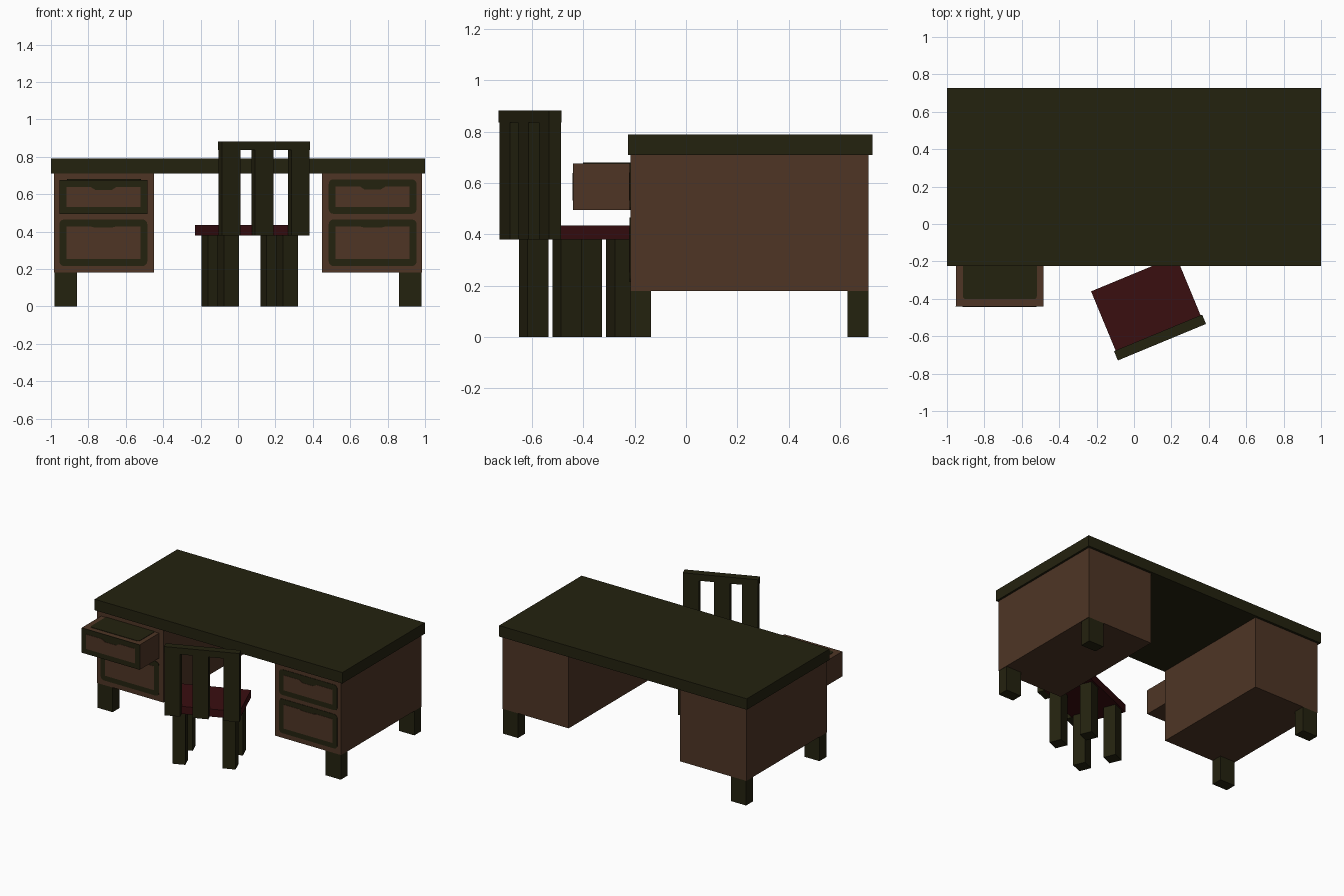
import bpy, math
from mathutils import Matrix, Vector

cube = bpy.data.objects.get("Cube")
if cube:
    bpy.data.objects.remove(cube, do_unlink=True)


def material(name, rgb):
    m = bpy.data.materials.new(name)
    m.use_nodes = True
    m.diffuse_color = (*rgb, 1)
    bsdf = m.node_tree.nodes["Principled BSDF"]
    bsdf.inputs["Base Color"].default_value = (*rgb, 1)
    bsdf.inputs["Roughness"].default_value = 0.9
    return m


GREEN = material("dark olive wood", (0.0176, 0.0159, 0.0048))
BROWN = material("brown wood", (0.0764, 0.0356, 0.0185))
RED = material("deep red cushion", (0.042, 0.0044, 0.0052))


def add_mesh(name, verts, faces, mat, frame=Matrix()):
    me = bpy.data.meshes.new(name)
    me.from_pydata([frame @ Vector(v) for v in verts], [], faces)
    me.materials.append(mat)
    ob = bpy.data.objects.new(name, me)
    bpy.context.collection.objects.link(ob)
    return ob


def box(name, xs, ys, zs, mat, frame=Matrix()):
    """Box from its extents along each axis."""
    verts = [(x, y, z) for x in sorted(xs) for y in sorted(ys) for z in sorted(zs)]
    faces = [(0, 1, 3, 2), (4, 6, 7, 5), (0, 4, 5, 1),
             (2, 3, 7, 6), (0, 2, 6, 4), (1, 5, 7, 3)]
    return add_mesh(name, verts, faces, mat, frame)


def plate(name, outline, depth, mat, frame):
    """Thin slab raised from the local xy plane of the frame."""
    n = len(outline)
    verts = [(x, y, z) for z in (0, depth) for x, y in outline]
    faces = [tuple(reversed(range(n))), tuple(range(n, 2 * n))]
    faces += [(i, (i + 1) % n, n + (i + 1) % n, n + i) for i in range(n)]
    return add_mesh(name, verts, faces, mat, frame)


def rounded(w, h, r):
    """Rounded rectangle outline centred on the origin, anticlockwise."""
    pts = []
    for k, (sx, sy) in enumerate([(1, 1), (-1, 1), (-1, -1), (1, -1)]):
        for i in range(4):
            a = math.radians(90 * k + 30 * i)
            pts.append((sx * (w / 2 - r) + r * math.cos(a),
                        sy * (h / 2 - r) + r * math.sin(a)))
    return pts


def scalloped(w, h, dip):
    """Rectangle outline whose top edge dips in the middle."""
    edge = [(0.07, 0), (0.045, dip), (-0.045, dip), (-0.07, 0)]
    return ([(-w / 2, -h / 2), (w / 2, -h / 2), (w / 2, h / 2)]
            + [(x, h / 2 - d) for x, d in edge] + [(-w / 2, h / 2)])


def drawer_front(name, x, y, z, h, radius, dip):
    """Dark painted border with a brown centre panel, facing the front."""
    frame = Matrix.Translation((x, y, z)) @ Matrix.Rotation(math.pi / 2, 4, 'X')
    plate(name + "_border", rounded(0.47, h, radius), 0.003, GREEN, frame)
    plate(name + "_panel", scalloped(0.395, h - 0.075, dip), 0.005, BROWN, frame)


# Desk
box("desk_top", (-1, 1), (-0.225, 0.727), (0.71, 0.79), GREEN)
for side, s in (("left", 1), ("right", -1)):
    box(side + "_pedestal", (s * 0.45, s * 0.985), (-0.217, 0.71), (0.18, 0.71), BROWN)
    for end, ys in (("front", (-0.217, -0.137)), ("back", (0.63, 0.71))):
        box(f"{side}_{end}_desk_leg", (s * 0.86, s * 0.982), ys, (0, 0.18), GREEN)
    drawer_front(side + "_lower_drawer", s * 0.72, -0.217, 0.34, 0.25, 0.025, 0.006)
drawer_front("left_upper_drawer", 0.72, -0.217, 0.587, 0.185, 0.025, 0.016)

# Open drawer
box("open_drawer", (-0.953, -0.485), (-0.438, -0.21), (0.495, 0.677), BROWN)
drawer_front("open_drawer", -0.719, -0.438, 0.586, 0.182, 0.002, 0.016)
plate("open_drawer_inside", rounded(0.395, 0.19, 0.015), 0.003, GREEN,
      Matrix.Translation((-0.717, -0.307, 0.677)))

# Chair, turned at an angle; local origin is under the middle of the backrest
chair = Matrix.Translation((0.139, -0.607, 0)) @ Matrix.Rotation(math.radians(22.5), 4, 'Z')
box("chair_seat", (-0.246, 0.246), (0.02, 0.369), (0.38, 0.435), RED, chair)
box("chair_top_rail", (-0.255, 0.255), (-0.027, 0.027), (0.835, 0.882), GREEN, chair)
for name, x in (("right", -0.199), ("middle", -0.009), ("left", 0.201)):
    box(f"chair_{name}_slat", (x - 0.053, x + 0.053), (-0.025, 0.025),
        (0.38, 0.84), GREEN, chair)
for side, x in (("right", -0.17), ("left", 0.17)):
    for end, y in (("back", 0.086), ("front", 0.312)):
        box(f"chair_{side}_{end}_leg", (x - 0.044, x + 0.044),
            (y - 0.044, y + 0.044), (0, 0.38), GREEN, chair)
